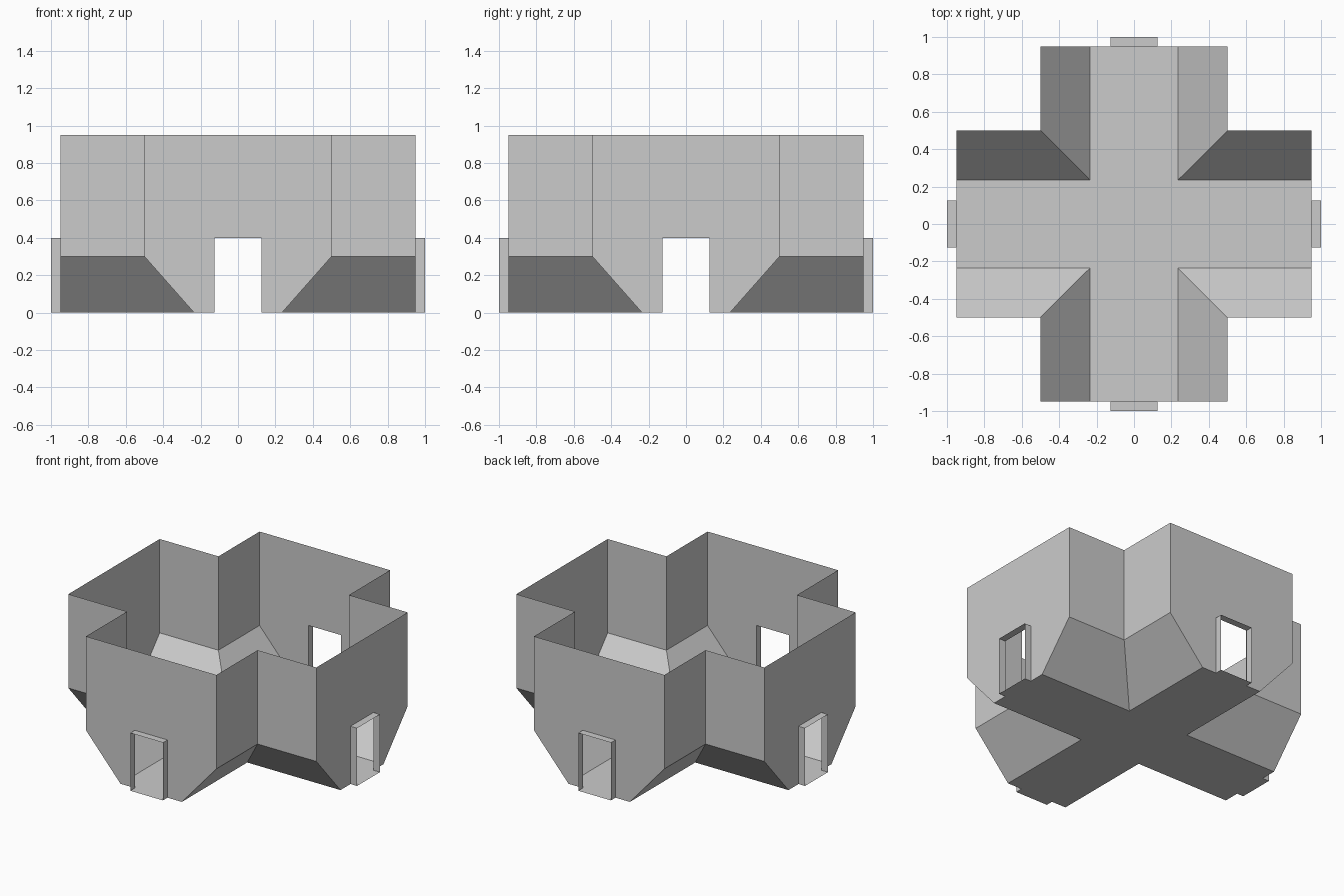
import bpy, bmesh, math
from mathutils import Matrix, Vector

if "Cube" in bpy.data.objects:
    bpy.data.objects.remove(bpy.data.objects["Cube"])

A, W, R, E = 0.235, 0.5, 0.95, 1.0     # floor half width, wall half width, arm end, doorway end
D, DH, S, H = 0.125, 0.4, 0.3, 0.95    # door half width, door height, slope top, wall top
INSIDE = Vector((0, 0, 0.2))


def build(name, faces, single=()):
    """Repeat one arm's faces around z four times; normals face the room."""
    bm = bmesh.new()

    def add(pts, rot):
        f = bm.faces.new([bm.verts.new(rot @ Vector(p)) for p in pts])
        f.normal_update()
        if f.normal.dot(INSIDE - f.calc_center_median()) < 0:
            f.normal_flip()

    for k in range(4):
        rot = Matrix.Rotation(k * math.pi / 2, 3, 'Z')
        for pts in faces:
            add(pts, rot)
    for pts in single:
        add(pts, Matrix.Identity(3))
    bmesh.ops.remove_doubles(bm, verts=bm.verts, dist=1e-5)
    me = bpy.data.meshes.new(name)
    bm.to_mesh(me)
    bm.free()
    bpy.context.collection.objects.link(bpy.data.objects.new(name, me))


def both(pts):
    """The face and its mirror image across the arm's centre line."""
    return [pts, [(x, -y, z) for x, y, z in pts]]


# Cross-shaped floor
build("floor", [[(A, -A, 0), (R, -A, 0), (R, A, 0), (A, A, 0)]],
      [[(A, A, 0), (-A, A, 0), (-A, -A, 0), (A, -A, 0)]])

# Sloped skirts, mitred at the inner corners
build("sloped_skirt", both([(A, A, 0), (R, A, 0), (R, W, S), (W, W, S)]))

# Vertical side walls of the arms
build("side_walls", both([(W, W, S), (R, W, S), (R, W, H), (W, W, H)]))

# End walls with a door opening
half = [(D, DH), (D, 0), (A, 0), (W, S), (W, H)]
outline = half + [(-y, z) for y, z in reversed(half)]
build("end_walls", [[(R, y, z) for y, z in outline]])

# Short doorway tunnels: sides, lintel and threshold
build("doorways", both([(R, D, 0), (E, D, 0), (E, D, DH), (R, D, DH)])
      + [[(R, -D, z), (E, -D, z), (E, D, z), (R, D, z)] for z in (0, DH)])
